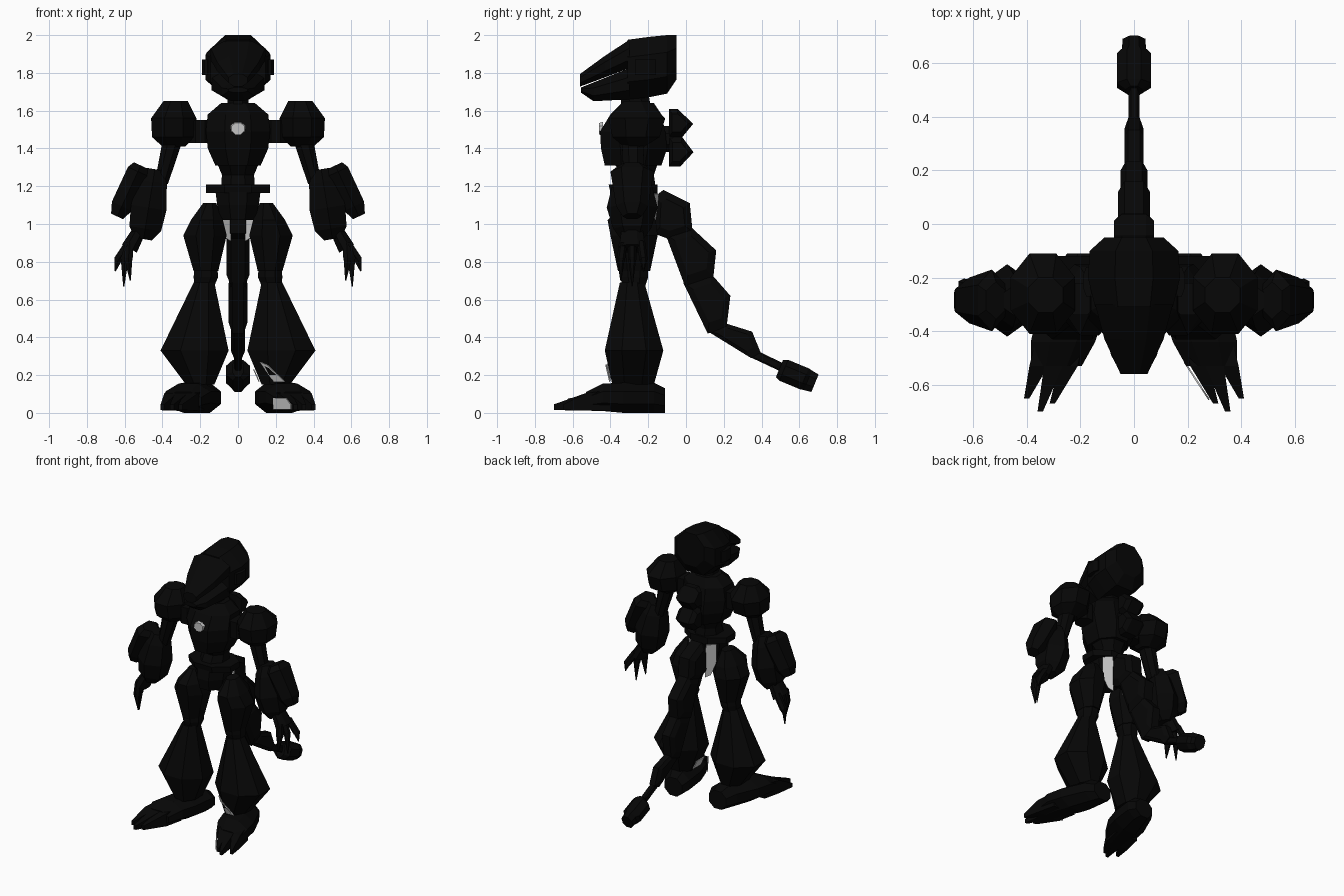
import bpy, bmesh, math
from mathutils import Vector

if "Cube" in bpy.data.objects:
    bpy.data.objects.remove(bpy.data.objects["Cube"])


def material(name, value):
    m = bpy.data.materials.new(name)
    m.use_nodes = True
    colour = (value, value, value, 1)
    m.diffuse_color = colour
    m.node_tree.nodes["Principled BSDF"].inputs["Base Color"].default_value = colour
    return m


BLACK = material("black_armour", 0.002)
GREY = material("light_grey", 0.55)


def skin(name, rings, mat=BLACK):
    """Join successive rings of points into a closed, flat-shaded solid."""
    bm = bmesh.new()
    loops = [[bm.verts.new(p) for p in ring] for ring in rings]
    n = len(loops[0])
    for a, b in zip(loops, loops[1:]):
        for i in range(n):
            j = (i + 1) % n
            bm.faces.new((a[i], a[j], b[j], b[i]))
    bm.faces.new(loops[0])
    bm.faces.new(loops[-1])
    bmesh.ops.recalc_face_normals(bm, faces=bm.faces)
    mesh = bpy.data.meshes.new(name)
    bm.to_mesh(mesh)
    bm.free()
    mesh.materials.append(mat)
    obj = bpy.data.objects.new(name, mesh)
    bpy.context.collection.objects.link(obj)


def ring(c, u, v, n):
    """Polygon whose extents reach exactly c +- u and c +- v."""
    ang = [math.pi * (2 * i + 1) / n for i in range(n)]
    mu = max(math.cos(a) for a in ang)
    mv = max(math.sin(a) for a in ang)
    return [c + u * (math.cos(a) / mu) + v * (math.sin(a) / mv) for a in ang]


def loft_z(name, sections, s=1, n=8):
    """Sections: z, x, front y, back y, half width."""
    skin(name, [ring(Vector((s * x, (f + b) / 2, z)), Vector((h, 0, 0)),
                     Vector((0, (b - f) / 2, 0)), n) for z, x, f, b, h in sections])


def loft_y(name, sections, s=1, n=8):
    """Sections: y, x, bottom z, top z, half width."""
    skin(name, [ring(Vector((s * x, y, (lo + hi) / 2)), Vector((h, 0, 0)),
                     Vector((0, 0, (hi - lo) / 2)), n) for y, x, lo, hi, h in sections])


def bone(name, a, b, sections, s=1, n=8, mat=BLACK):
    """Sections along a to b: fraction, half width, half depth."""
    a, b = (Vector((s * p[0], p[1], p[2])) for p in (a, b))
    d = (b - a).normalized()
    u = (Vector((1, 0, 0)) - d * d.x).normalized()
    v = d.cross(u)
    skin(name, [ring(a.lerp(b, t), u * h, v * k, n) for t, h, k in sections], mat)


def slab(name, profile, half):
    """Side profile of (y, z) points, given width with chamfered flanks."""
    cy, cz = (sum(c) / len(profile) for c in zip(*profile))
    skin(name, [[Vector((f * half, cy + (y - cy) * k, cz + (z - cz) * k)) for y, z in profile]
                for f, k in ((-1, .65), (-.6, 1), (.6, 1), (1, .65))])


def plate(name, points):
    """Thin pale panel."""
    mesh = bpy.data.meshes.new(name)
    mesh.from_pydata(points, [], [range(len(points))])
    mesh.materials.append(GREY)
    obj = bpy.data.objects.new(name, mesh)
    bpy.context.collection.objects.link(obj)
    mod = obj.modifiers.new("thickness", "SOLIDIFY")
    mod.thickness = 0.006
    mod.offset = 0


# Head with a thin mouth slit
loft_y("skull", [(-.31, 0, 1.66, 1.975, .145), (-.2, 0, 1.67, 1.99, .172),
                 (-.1, 0, 1.69, 2.0, .165), (-.05, 0, 1.765, 2.0, .11)])
loft_y("snout", [(-.56, 0, 1.728, 1.795, .05), (-.43, 0, 1.776, 1.89, .11),
                 (-.30, 0, 1.825, 1.975, .145)])
loft_y("jaw", [(-.555, 0, 1.695, 1.723, .05), (-.49, 0, 1.65, 1.749, .085),
               (-.30, 0, 1.66, 1.825, .14)])
loft_z("neck", [(1.58, 0, -.35, -.18, .06), (1.70, 0, -.34, -.2, .052)])

# Torso
loft_z("chest", [(1.64, 0, -.34, -.17, .09), (1.58, 0, -.4, -.13, .16),
                 (1.49, 0, -.455, -.11, .17), (1.4, 0, -.45, -.1, .16),
                 (1.31, 0, -.43, -.13, .12)])
loft_z("abdomen", [(1.32, 0, -.38, -.15, .11), (1.26, 0, -.34, -.17, .085),
                   (1.19, 0, -.38, -.16, .09)])
loft_z("belt", [(1.165, 0, -.4, -.15, .17), (1.21, 0, -.41, -.15, .17)])
loft_z("pelvis", [(1.18, 0, -.4, -.15, .12), (1.1, 0, -.41, -.15, .11),
                  (1.02, 0, -.39, -.17, .09)])
bone("chest_gem", (0, -.44, 1.505), (0, -.46, 1.505), [(0, .04, .036), (1, .035, .03)], mat=GREY)

# Back pack of two wedges on a short stem
slab("upper_back_wedge", [(-.09, 1.61), (-.045, 1.61), (.038, 1.53), (-.02, 1.46), (-.09, 1.46)], .075)
slab("lower_back_wedge", [(-.09, 1.46), (-.02, 1.46), (.04, 1.38), (-.03, 1.305), (-.09, 1.305)], .075)
loft_y("back_stem", [(-.16, 0, 1.38, 1.52, .05), (-.07, 0, 1.38, 1.52, .05)])

# Tail of overlapping segments ending in a block
tail = [(.068, [(-.16, 1.15), (-.12, 1.18), (.02, 1.11), (.035, .96), (-.09, .92), (-.17, .95)]),
        (.06, [(-.11, .95), (.02, .99), (.16, .86), (.145, .72), (-.005, .67)]),
        (.05, [(-.015, .69), (.13, .74), (.235, .62), (.215, .455), (.115, .42)]),
        (.036, [(.11, .435), (.19, .48), (.35, .43), (.395, .32), (.345, .29)]),
        (.02, [(.34, .295), (.385, .325), (.51, .265), (.5, .22)])]
for i, (half, profile) in enumerate(tail):
    slab(f"tail_segment_{i + 1}", profile, half)
bone("tail_block", (0, .495, .235), (0, .683, .157),
     [(0, .03, .05), (.12, .064, .06), (.7, .064, .06), (.8, .045, .056), (1, .042, .05)])

for side, s in (("left", 1), ("right", -1)):
    name = lambda part: f"{side}_{part}"
    # Head side disc
    loft_z(name("ear_disc"), [(1.79, .17, -.27, -.16, .02), (1.87, .17, -.27, -.16, .02)], s)

    # Arm
    loft_z(name("shoulder_joint"), [(1.43, .2, -.34, -.22, .06), (1.55, .2, -.34, -.22, .06)], s)
    loft_z(name("shoulder"), [(1.41, .34, -.33, -.22, .06), (1.46, .34, -.39, -.14, .115),
                              (1.56, .34, -.41, -.11, .12), (1.65, .33, -.33, -.2, .065)], s)
    bone(name("upper_arm"), (.345, -.28, 1.45), (.405, -.28, 1.22), [(0, .052, .06), (1, .035, .05)], s)
    bone(name("forearm"), (.44, -.285, 1.29), (.50, -.285, .92),
         [(0, .045, .06), (.18, .075, .1), (.55, .095, .135), (.85, .085, .1), (1, .045, .06)], s, 6)
    bone(name("arm_guard"), (.515, -.285, 1.31), (.64, -.285, 1.04),
         [(0, .04, .07), (.12, .058, .115), (.8, .058, .085), (1, .035, .05)], s, 6)
    bone(name("palm"), (.52, -.285, .97), (.575, -.285, .87), [(0, .035, .055), (1, .045, .07)], s)
    for i, (y, kx, tx, tz) in enumerate([(-.345, .58, .57, .70), (-.285, .6, .605, .67),
                                         (-.225, .635, .65, .75)]):
        knuckle = (kx, y, .81)
        bone(name(f"finger_{i + 1}"), (.575, y * .8 - .057, .90), knuckle,
             [(0, .022, .022), (1, .022, .022)], s, 6)
        bone(name(f"claw_{i + 1}"), knuckle, (tx, y, tz), [(-.1, .022, .022), (1, .003, .003)], s, 6)

    # Leg
    loft_z(name("thigh"), [(1.11, .15, -.33, -.22, .035), (1.02, .165, -.415, -.16, .085),
                           (.94, .175, -.4, -.15, .115), (.75, .17, -.36, -.19, .065)], s)
    loft_z(name("knee"), [(.77, .17, -.35, -.2, .06), (.72, .17, -.35, -.2, .065),
                          (.66, .18, -.33, -.22, .05)], s)
    loft_z(name("shin"), [(.69, .18, -.35, -.22, .055), (.33, .23, -.43, -.12, .18),
                          (.15, .2, -.39, -.17, .075)], s)
    loft_y(name("foot"), [(-.11, .18, .0, .13, .07), (-.17, .19, .0, .16, .1),
                          (-.33, .235, .0, .16, .125), (-.44, .265, .01, .155, .12),
                          (-.53, .29, .012, .11, .095)], s)
    for i, (x0, x1, y1) in enumerate([(.235, .305, -.67), (.29, .35, -.70), (.345, .4, -.65)]):
        loft_y(name(f"toe_{i + 1}"), [(-.4, x0 - .02, .012, .12, .035), (-.53, x0 + .01, .012, .105, .035),
                                      (y1, x1, .015, .045, .01)], s, 4)

    # Pale panel behind the hip
    plate(name("hip_panel"), [(s * x, y, z) for x, y, z in
                              ((.06, -.146, 1.16), (.112, -.195, 1.16), (.108, -.2, 1.02),
                               (.075, -.18, .93), (.04, -.165, .91), (.04, -.16, 1.01))])

# Pale panels on one ankle and foot
plate("ankle_front_panel", [(.115, -.388, .27), (.155, -.425, .255), (.25, -.404, .165), (.19, -.404, .165)])
plate("ankle_inner_panel", [(.083, -.33, .23), (.083, -.24, .23), (.112, -.24, .165), (.112, -.33, .165)])
plate("foot_panel", [(.188, -.515, .018), (.28, -.655, .018), (.28, -.655, .045),
                     (.255, -.617, .08), (.188, -.515, .08)])
